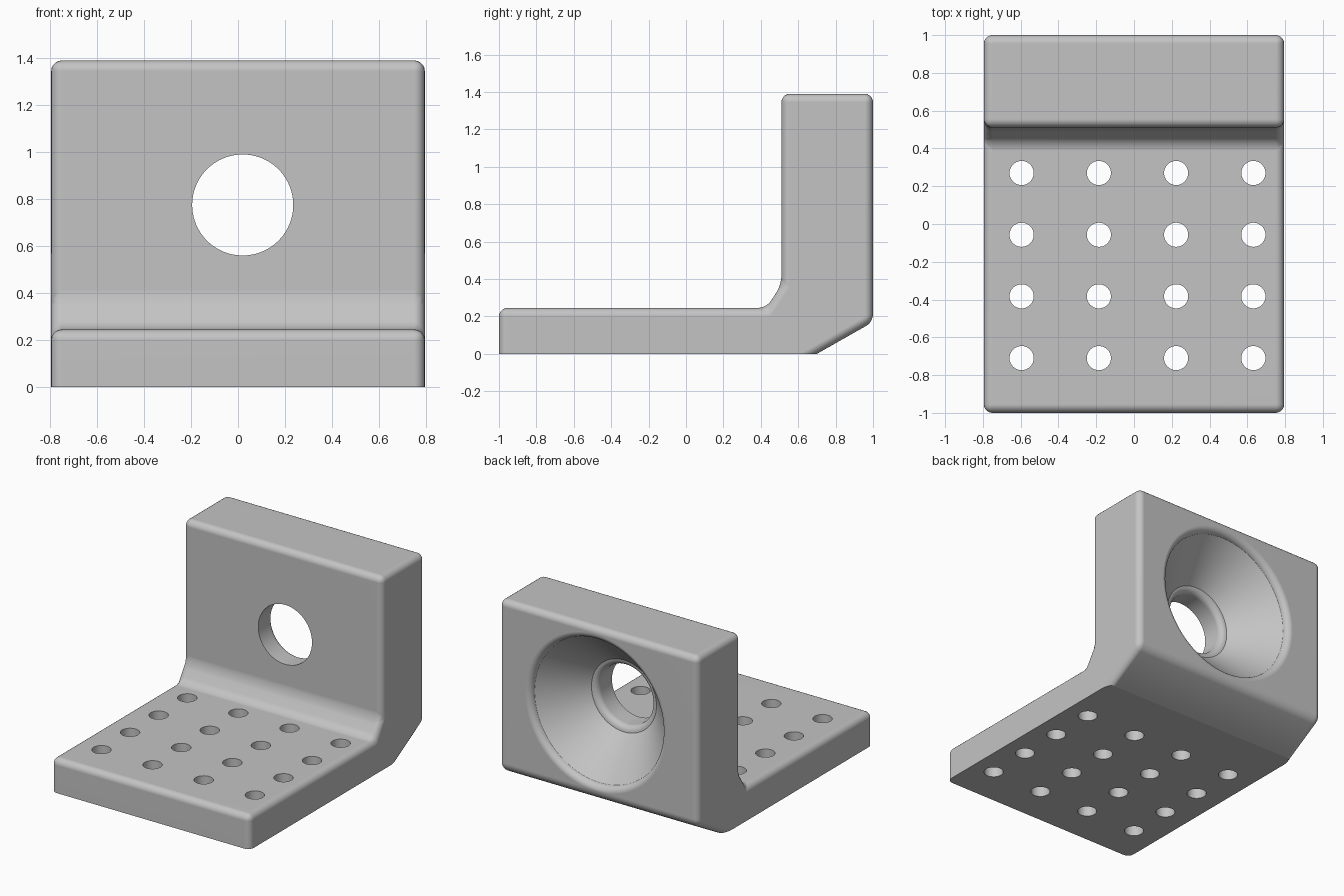
import bpy, bmesh, math
from mathutils import Matrix

cube = bpy.data.objects.get("Cube")
if cube:
    bpy.data.objects.remove(cube, do_unlink=True)

HALF_W, ROUND = 0.795, 0.045

grey = bpy.data.materials.new("plain grey")
grey.use_nodes = True
grey.diffuse_color = (0.55, 0.55, 0.55, 1)
grey.node_tree.nodes["Principled BSDF"].inputs["Base Color"].default_value = grey.diffuse_color


def make_object(name, bm):
    bmesh.ops.recalc_face_normals(bm, faces=bm.faces)
    mesh = bpy.data.meshes.new(name)
    bm.to_mesh(mesh)
    bm.free()
    mesh.materials.append(grey)
    obj = bpy.data.objects.new(name, mesh)
    bpy.context.collection.objects.link(obj)
    return obj


def lathe(name, profile, matrix, steps=64):
    """Spin (radius, height) points around z into a closed solid."""
    bm = bmesh.new()
    rings = [[bm.verts.new((r * math.cos(2 * math.pi * i / steps),
                            r * math.sin(2 * math.pi * i / steps), h))
              for i in range(steps)] for r, h in profile]
    for a, b in zip(rings, rings[1:]):
        for i in range(steps):
            j = (i + 1) % steps
            bm.faces.new((a[i], a[j], b[j], b[i]))
    bm.faces.new(rings[0])
    bm.faces.new(rings[-1])
    bm.transform(matrix)
    obj = make_object(name, bm)
    obj.hide_render = True
    return obj


def rounded_rim(radius, height, size=ROUND, steps=6):
    """Quarter arc that flares a bore outwards up to the given height."""
    return [(radius + size * (1 - math.cos(t)), height - size + size * math.sin(t))
            for t in (math.pi / 2 * k / steps for k in range(steps + 1))]


def cut(target, cutter):
    mod = target.modifiers.new("cut", 'BOOLEAN')
    mod.operation, mod.solver, mod.object = 'DIFFERENCE', 'EXACT', cutter
    bpy.ops.object.modifier_apply(modifier=mod.name)
    bpy.data.objects.remove(cutter, do_unlink=True)


# Bracket body: L-shaped side profile (y, z) extruded across x
outline = [(-1, 0), (0.70, 0), (1, 0.17), (1, 1.39), (0.51, 1.39),
           (0.51, 0.37), (0.43, 0.245), (-1, 0.245)]
bm = bmesh.new()
side = bm.faces.new([bm.verts.new((-HALF_W, y, z)) for y, z in outline])
ext = bmesh.ops.extrude_face_region(bm, geom=[side], use_keep_orig=True)
bmesh.ops.translate(bm, vec=(2 * HALF_W, 0, 0),
                    verts=[g for g in ext["geom"] if isinstance(g, bmesh.types.BMVert)])
bmesh.ops.recalc_face_normals(bm, faces=bm.faces)

# Round every edge except those lying on the base
edges = [e for e in bm.edges if max(v.co.z for v in e.verts) > 0.01]
bmesh.ops.bevel(bm, geom=edges, offset=ROUND, offset_type='OFFSET', segments=5,
                profile=0.5, affect='EDGES', clamp_overlap=True)
bracket = make_object("angle_bracket", bm)
bpy.context.view_layer.objects.active = bracket
bracket.select_set(True)

# Stepped bore through the upright, with rounded rims on the back
bore_axis = Matrix.Translation((0.02, 0, 0.775)) @ Matrix.Rotation(-math.pi / 2, 4, 'X')
FLOOR = 0.68
bore = [(0.215, 0.3)] + rounded_rim(0.215, FLOOR) + rounded_rim(0.522, 1.0)
bore.append((bore[-1][0], 1.2))
cut(bracket, lathe("bore_cutter", bore, bore_axis, 96))

# Grid of mounting holes through the base plate
for x in (-0.595, -0.186, 0.223, 0.632):
    for y in (-0.71, -0.383, -0.057, 0.27):
        cut(bracket, lathe("hole_cutter", [(0.064, -0.1), (0.064, 0.4)],
                           Matrix.Translation((x, y, 0)), 32))

# Smooth shading on the rounds, with flat faces kept flat
bpy.ops.object.shade_smooth_by_angle(angle=math.radians(30))
weighted = bracket.modifiers.new("flat faces", 'WEIGHTED_NORMAL')
weighted.keep_sharp = True
